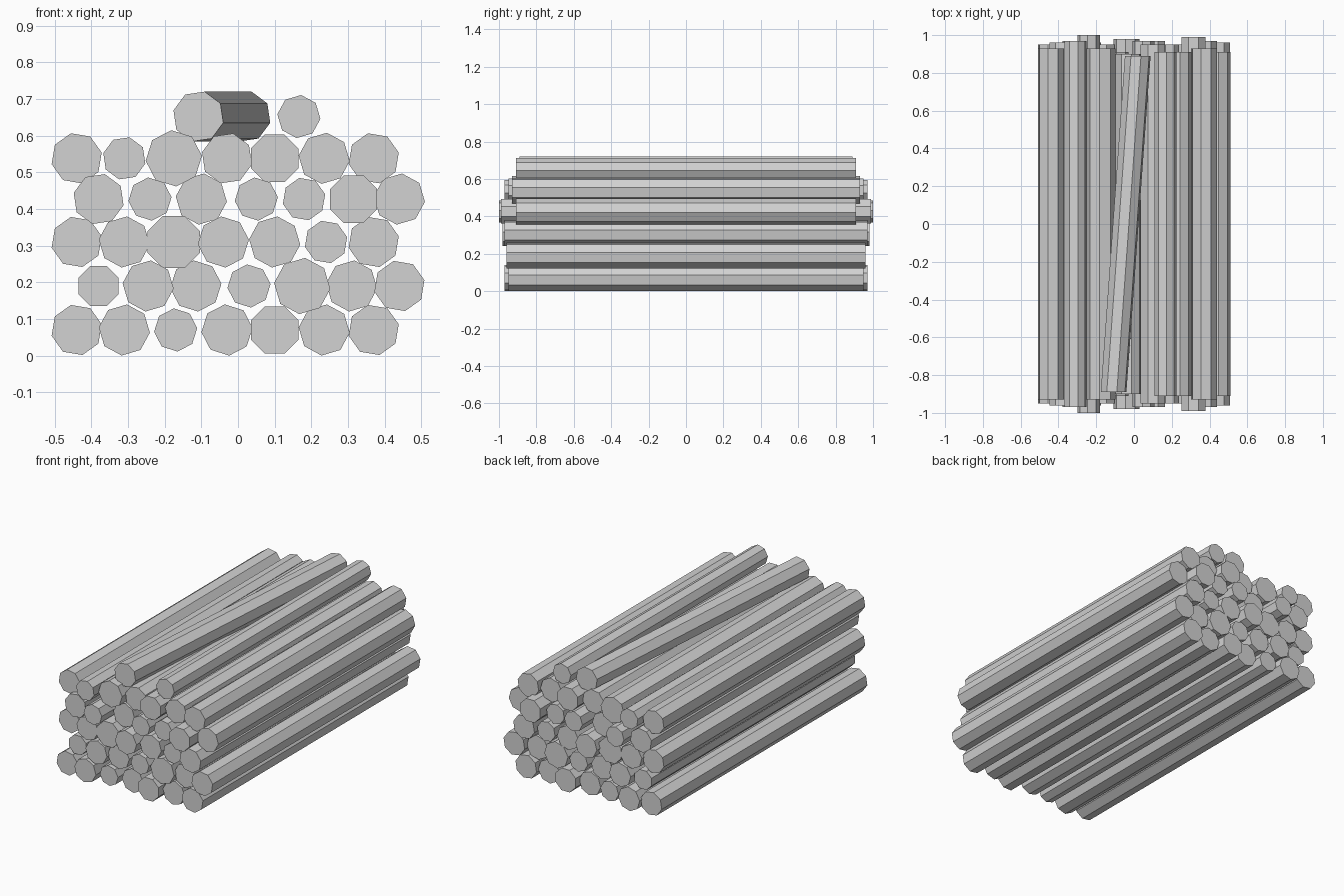
import bpy
import bmesh
from math import radians
from mathutils import Matrix, Vector

cube = bpy.data.objects.get("Cube")
if cube:
    bpy.data.objects.remove(cube, do_unlink=True)

# One plain grey for every log
grey = bpy.data.materials.new("plain_grey")
grey.use_nodes = True
colour = (0.65, 0.65, 0.65, 1)
grey.diffuse_color = colour
grey.node_tree.nodes["Principled BSDF"].inputs["Base Color"].default_value = colour

SIDES = 8
RADIUS = {"thin": 0.059, "medium": 0.07, "thick": 0.077}
# Roll of the octagon about the log axis, in degrees
ROLL = {"upright": 5, "left": 13, "flat": 22.5, "lean": 31, "right": 39}


def make_log(name, size, roll, front, back):
    """Octagonal log with flat upright ends, sheared from front to back centre."""
    front, back = Vector(front), Vector(back)
    span = back - front
    bm = bmesh.new()
    turn = Matrix.Rotation(radians(ROLL[roll]), 4, "Z")
    bmesh.ops.create_cone(bm, cap_ends=True, segments=SIDES, depth=1, matrix=turn,
                          radius1=RADIUS[size], radius2=RADIUS[size])
    for v in bm.verts:
        across, up, along = v.co
        v.co = front + span * (along + 0.5) + Vector((across, 0, up))
    bmesh.ops.recalc_face_normals(bm, faces=bm.faces)
    mesh = bpy.data.meshes.new(name)
    bm.to_mesh(mesh)
    bm.free()
    mesh.materials.append(grey)
    obj = bpy.data.objects.new(name, mesh)
    bpy.context.collection.objects.link(obj)


def make_row(name, z, logs):
    """Row of straight logs given as size, roll, x and half length."""
    for i, (size, roll, x, half) in enumerate(logs):
        make_log(f"{name}_log_{i}", size, roll, (x, -half, z), (x, half, z))


# Stacked rows, from the ground up
make_row("bottom_row", 0.07, [
    ("medium", "left", -.44, .95), ("medium", "right", -.31, .97),
    ("thin", "upright", -.17, .95), ("medium", "upright", -.03, .93),
    ("medium", "flat", .1, .97), ("medium", "right", .235, .93),
    ("medium", "left", .37, .95)])
make_row("second_row", 0.19, [
    ("thin", "flat", -.38, .94), ("medium", "right", -.245, .96),
    ("medium", "upright", -.115, .94), ("thin", "upright", .03, .95),
    ("thick", "right", .175, .95), ("medium", "right", .31, .93),
    ("medium", "left", .44, .96)])
make_row("third_row", 0.31, [
    ("medium", "left", -.44, .93), ("medium", "right", -.31, .95),
    ("thick", "flat", -.175, .95), ("medium", "upright", -.04, .98),
    ("medium", "right", .1, .95), ("thin", "left", .24, .95),
    ("medium", "left", .37, .97)])
make_row("fourth_row", 0.427, [
    ("medium", "lean", -.38, .96), ("thin", "upright", -.24, 1),
    ("medium", "right", -.1, .91), ("thin", "upright", .05, .97),
    ("thin", "left", .18, .95), ("medium", "flat", .315, .99),
    ("medium", "right", .44, .91)])
make_row("fifth_row", 0.538, [
    ("medium", "left", -.44, .93), ("thin", "lean", -.31, .97),
    ("thick", "upright", -.175, .93), ("medium", "lean", -.03, .9),
    ("medium", "flat", .1, .95), ("medium", "right", .235, .91),
    ("medium", "left", .37, .93)])

# Two loose logs on top, one lying askew
make_row("top_row", 0.652, [("thin", "right", .166, .91)])
make_log("askew_top_log", "medium", "lean", (-.108, -.89, .652), (.02, .89, .652))
